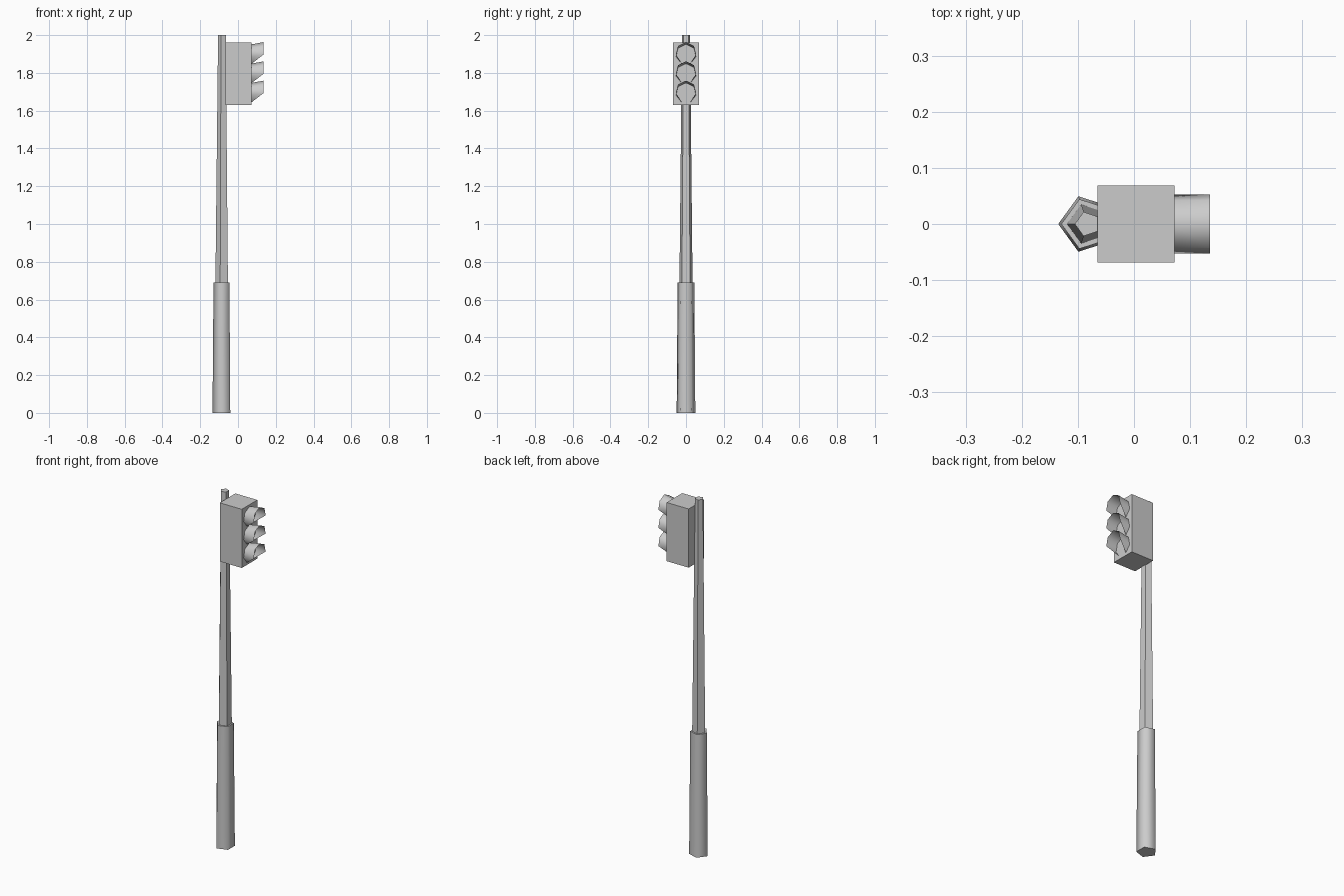
import bpy, bmesh
from math import cos, sin, pi

if "Cube" in bpy.data.objects:
    bpy.data.objects.remove(bpy.data.objects["Cube"])


def add_object(name, bm, angle=None):
    bmesh.ops.recalc_face_normals(bm, faces=bm.faces[:])
    mesh = bpy.data.meshes.new(name)
    bm.to_mesh(mesh)
    bm.free()
    obj = bpy.data.objects.new(name, mesh)
    bpy.context.collection.objects.link(obj)
    if angle:
        bpy.context.view_layer.objects.active = obj
        obj.select_set(True)
        bpy.ops.object.shade_smooth_by_angle(angle=angle)
        obj.select_set(False)
    return obj


def tapered_pole(name, x, z0, z1, r0, r1, angle=None, sides=5):
    bm = bmesh.new()
    rings = []
    for z, r in ((z0, r0), (z1, r1)):
        rings.append([bm.verts.new((x + r * cos(pi + 2 * pi * i / sides),
                                    r * sin(pi + 2 * pi * i / sides), z))
                      for i in range(sides)])
    for i in range(sides):
        j = (i + 1) % sides
        bm.faces.new((rings[0][i], rings[0][j], rings[1][j], rings[1][i]))
    for ring in rings:
        bm.faces.new(ring)
    return add_object(name, bm, angle)


def lamp_hood(name, z, radius=0.054, x0=0.072, x1=0.135, rise=0.012):
    # Seven-sided open tube: bottom side missing, lower side panels cut to triangles
    bm = bmesh.new()
    angles = [pi / 2 + 2 * pi * i / 7 for i in range(-3, 4)]
    inner = [bm.verts.new((x0, radius * cos(a), z + radius * sin(a))) for a in angles]
    outer = [bm.verts.new((x1, radius * cos(a), z + rise + radius * sin(a)))
             for a in angles[1:-1]]
    for i in range(4):
        bm.faces.new((inner[i + 1], inner[i + 2], outer[i + 1], outer[i]))
    bm.faces.new((inner[0], inner[1], outer[0]))
    bm.faces.new((inner[6], outer[4], inner[5]))
    return add_object(name, bm, 1.1)


# Stepped five-sided pole
POLE_X = -0.083
tapered_pole("pole_base", POLE_X, 0.0, 0.69, 0.052, 0.0465, 1.4)
tapered_pole("pole_shaft", POLE_X, 0.69, 2.0, 0.0365, 0.0225)

# Signal housing
bm = bmesh.new()
bmesh.ops.create_cube(bm, size=1)
for v in bm.verts:
    v.co = (0.0035 + v.co.x * 0.137, v.co.y * 0.138, 1.796 + v.co.z * 0.33)
add_object("signal_housing", bm)

# Three lamp hoods
for i, part in enumerate(("top", "middle", "bottom")):
    lamp_hood(part + "_lamp_hood", 1.897 - 0.102 * i)
